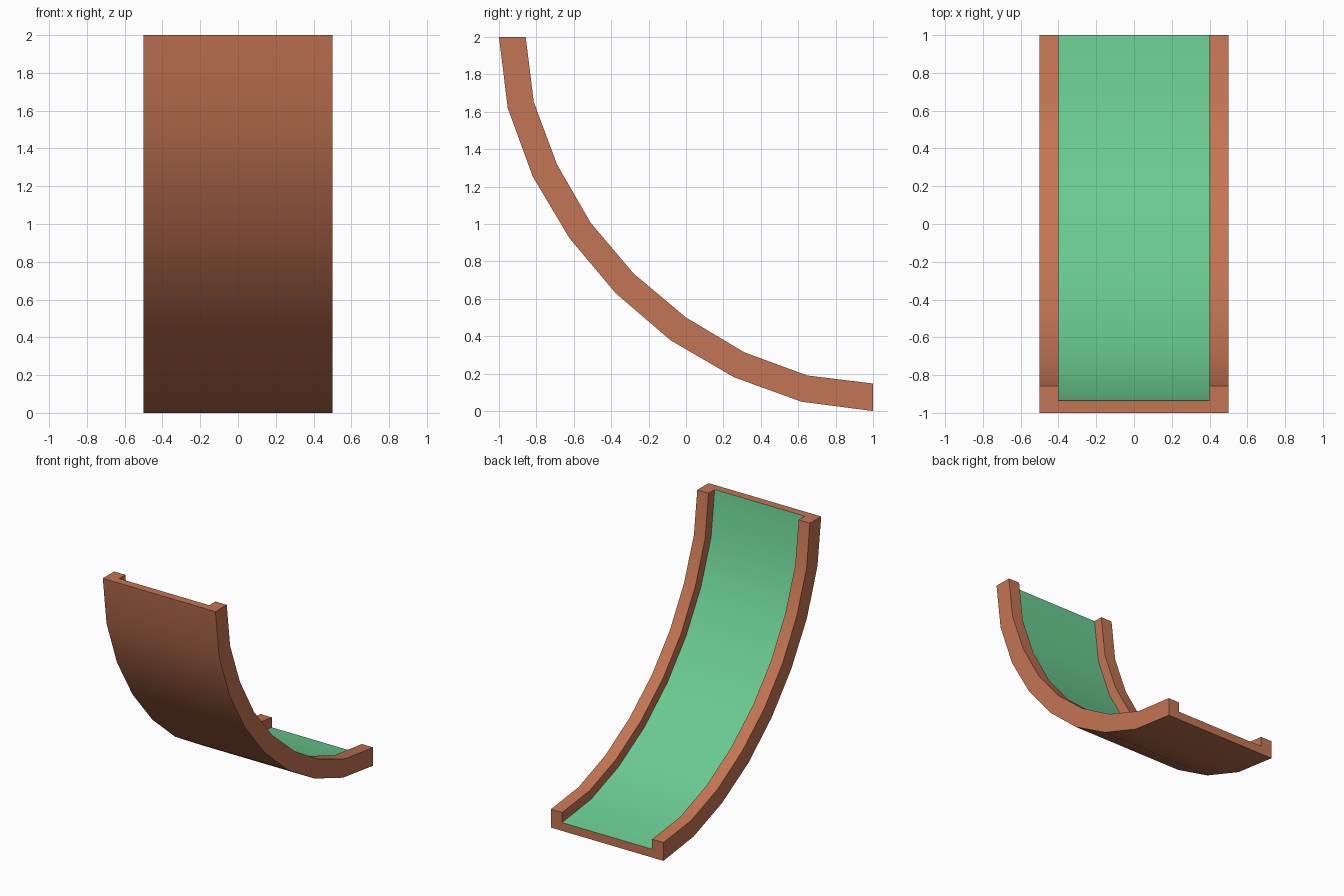
import bpy
import math
from mathutils import Vector

cube = bpy.data.objects.get("Cube")
if cube:
    bpy.data.objects.remove(cube, do_unlink=True)


def make_material(name, color):
    mat = bpy.data.materials.new(name)
    mat.use_nodes = True
    mat.diffuse_color = (*color, 1)
    mat.node_tree.nodes["Principled BSDF"].inputs["Base Color"].default_value = (*color, 1)
    return mat


# Side profile as (y, z): underside and rail top, joined station by station
UNDERSIDE = [(-1, 2), (-0.953, 1.62), (-0.82, 1.255), (-0.623, 0.924), (-0.376, 0.63),
             (-0.082, 0.378), (0.256, 0.181), (0.617, 0.05), (1, 0)]
RAIL_TOP = [(-0.857, 2), (-0.814, 1.653), (-0.69, 1.319), (-0.51, 1.007), (-0.28, 0.735),
            (0, 0.5), (0.312, 0.314), (0.649, 0.19), (1, 0.147)]

# Channel cross-section as (x, height share), running around the outline
HALF, INNER, FLOOR = 0.5, 0.4, 0.455
SECTION = [(-HALF, 0), (HALF, 0), (HALF, 1), (INNER, 1),
           (INNER, FLOOR), (-INNER, FLOOR), (-INNER, 1), (-HALF, 1)]
FLOOR_SIDE = 4

# Sweep the section along the curve
verts, faces, slots = [], [], []
n = len(SECTION)
for low, high in zip(UNDERSIDE, RAIL_TOP):
    for x, share in SECTION:
        y, z = Vector(low).lerp(Vector(high), share)
        verts.append((x, y, z))
for s in range(len(UNDERSIDE) - 1):
    for i in range(n):
        a, b = s * n + i, s * n + (i + 1) % n
        faces.append((a, a + n, b + n, b))
        slots.append(1 if i == FLOOR_SIDE else 0)

# Close both ends: floor slab and two rail blocks
last = len(verts) - n
for base, flip in ((0, False), (last, True)):
    for loop in ((0, 1, 4, 5), (1, 2, 3, 4), (0, 5, 6, 7)):
        face = [base + i for i in loop]
        faces.append(face[::-1] if flip else face)
        slots.append(0)

mesh = bpy.data.meshes.new("curved_track")
mesh.from_pydata(verts, [], faces)
mesh.materials.append(make_material("brown_wood", (0.552, 0.178, 0.087)))
mesh.materials.append(make_material("green_turf", (0.144, 0.597, 0.283)))
for poly, slot in zip(mesh.polygons, slots):
    poly.material_index = slot
mesh.update()

track = bpy.data.objects.new("curved_track", mesh)
bpy.context.collection.objects.link(track)

# Consistent outward normals, then smooth along the curve
bpy.context.view_layer.objects.active = track
track.select_set(True)
bpy.ops.object.mode_set(mode="EDIT")
bpy.ops.mesh.select_all(action="SELECT")
bpy.ops.mesh.normals_make_consistent(inside=False)
bpy.ops.object.mode_set(mode="OBJECT")
bpy.ops.object.shade_smooth_by_angle(angle=math.radians(30))
